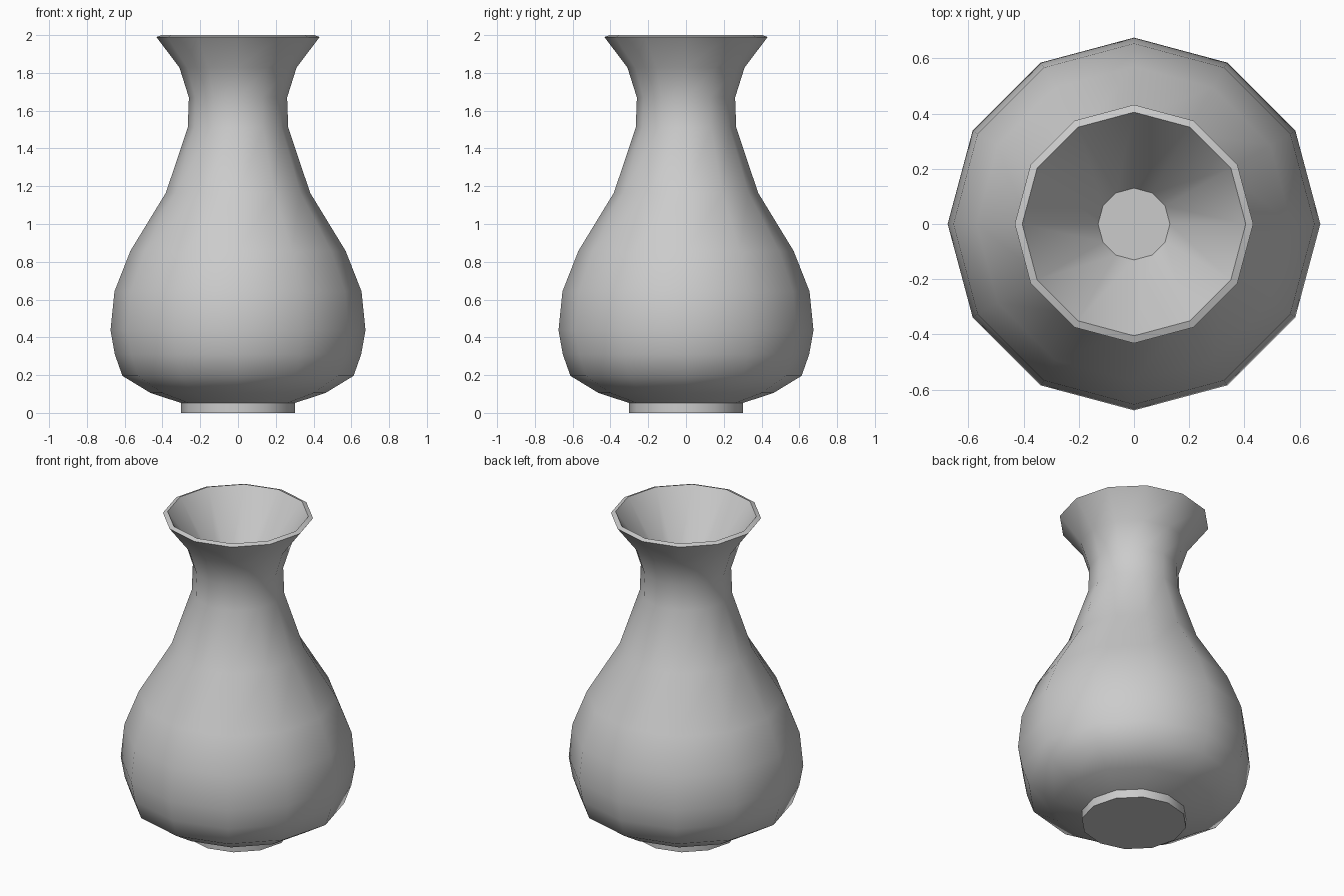
import bpy, bmesh, math

if "Cube" in bpy.data.objects:
    bpy.data.objects.remove(bpy.data.objects["Cube"])

SIDES = 12


def lathe(name, profile):
    """Revolve (radius, height) points around z and cap both ends."""
    bm = bmesh.new()
    rings = []
    for r, z in profile:
        rings.append([bm.verts.new((r * math.cos(2 * math.pi * i / SIDES),
                                    r * math.sin(2 * math.pi * i / SIDES), z))
                      for i in range(SIDES)])
    for a, b in zip(rings, rings[1:]):
        for i in range(SIDES):
            j = (i + 1) % SIDES
            bm.faces.new((a[i], a[j], b[j], b[i]))
    bm.faces.new(rings[0][::-1])
    bm.faces.new(rings[-1])
    bmesh.ops.recalc_face_normals(bm, faces=bm.faces)
    mesh = bpy.data.meshes.new(name)
    bm.to_mesh(mesh)
    bm.free()
    obj = bpy.data.objects.new(name, mesh)
    bpy.context.collection.objects.link(obj)
    bpy.ops.object.select_all(action='DESELECT')
    bpy.context.view_layer.objects.active = obj
    obj.select_set(True)
    bpy.ops.object.shade_smooth_by_angle(angle=math.radians(50))
    return obj


lathe("vase", [
    # foot
    (0.303, 0.0), (0.303, 0.053),
    # belly
    (0.464, 0.106), (0.612, 0.196), (0.652, 0.31), (0.675, 0.437),
    (0.654, 0.643), (0.57, 0.857),
    # shoulder and neck
    (0.382, 1.165), (0.266, 1.51), (0.26, 1.67), (0.31, 1.828),
    # flared, slightly bevelled rim
    (0.432, 1.99), (0.405, 2.0),
    # funnel-shaped mouth
    (0.13, 1.6),
])
